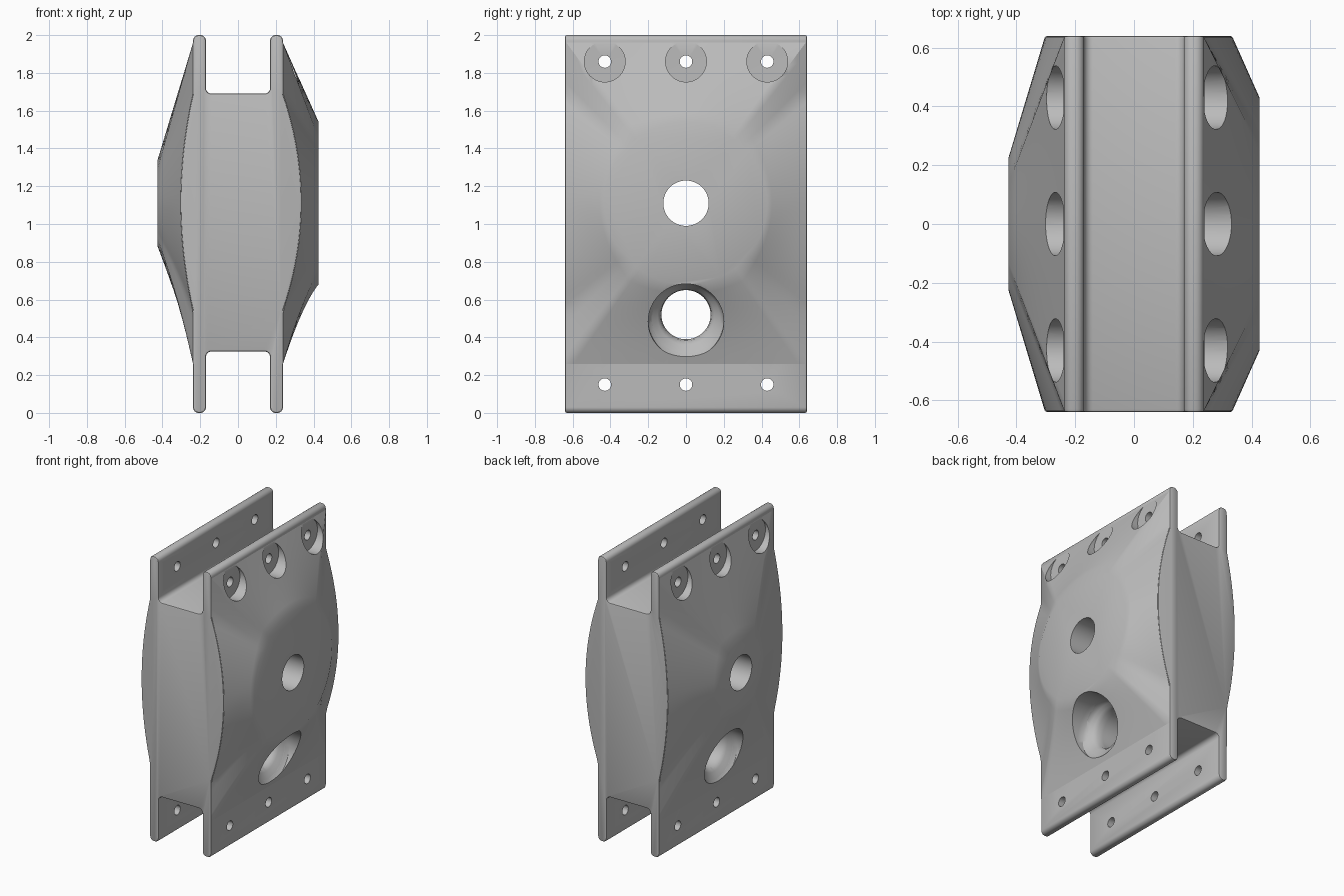
import bpy, bmesh, math

cube = bpy.data.objects.get("Cube")
if cube:
    bpy.data.objects.remove(cube, do_unlink=True)

HALF_Y, PLATE_OUT, PLATE_IN = 0.64, 0.238, 0.17
FLOOR_LOW, FLOOR_HIGH = 0.325, 1.69
ARC_LOW, ARC_HIGH = 0.54, 1.69
HUB_Z = 1.11
SWELL = {1: 0.098, -1: 0.066}      # bow of the end profile on each side
DISC = {1: 0.43, -1: 0.225}        # radius of the flat on each side

grey = bpy.data.materials.new("machined grey")
grey.diffuse_color = (0.5, 0.5, 0.5, 1)
grey.use_nodes = True
grey.node_tree.nodes["Principled BSDF"].inputs["Base Color"].default_value = (0.5, 0.5, 0.5, 1)


def make_object(name, bm):
    bmesh.ops.recalc_face_normals(bm, faces=bm.faces[:])
    mesh = bpy.data.meshes.new(name)
    bm.to_mesh(mesh)
    bm.free()
    mesh.materials.append(grey)
    obj = bpy.data.objects.new(name, mesh)
    bpy.context.collection.objects.link(obj)
    return obj


def activate(obj):
    bpy.ops.object.select_all(action='DESELECT')
    obj.select_set(True)
    bpy.context.view_layer.objects.active = obj


def loft(bm, rings):
    """Skin a list of equal-length point rings and cap both ends."""
    loops = [[bm.verts.new(p) for p in ring] for ring in rings]
    n = len(loops[0])
    for a, b in zip(loops, loops[1:]):
        for i in range(n):
            j = (i + 1) % n
            bm.faces.new((a[i], a[j], b[j], b[i]))
    bm.faces.new(loops[0])
    bm.faces.new(loops[-1])


def arc(cx, cz, r, start, end, steps=6):
    return [(cx + r * math.cos(math.radians(start + (end - start) * i / steps)),
             cz + r * math.sin(math.radians(start + (end - start) * i / steps)))
            for i in range(steps + 1)]


def side_x(z, side):
    u = (z - ARC_LOW) / (ARC_HIGH - ARC_LOW)
    return PLATE_OUT + SWELL[side] * max(0, 4 * u * (1 - u))


def half_profile(side):
    """Outline of one half of the H section, from lower floor to upper floor."""
    r = 0.03
    pts = arc(PLATE_IN - r, FLOOR_LOW - r, r, 90, 0)
    pts += arc(PLATE_IN + r, r, r, 180, 270)
    pts += arc(PLATE_OUT - r, r, r, 270, 360)
    for i in range(25):
        z = ARC_LOW + (ARC_HIGH - ARC_LOW) * i / 24
        pts.append((side_x(z, side), z))
    pts += arc(PLATE_OUT - r, 2 - r, r, 0, 90)
    pts += arc(PLATE_IN + r, 2 - r, r, 90, 180)
    pts += arc(PLATE_IN - r, FLOOR_HIGH + r, r, 0, -90)
    return [(side * x, z) for x, z in pts]


# H-shaped body with bowed sides, extruded front to back
profile = half_profile(1) + half_profile(-1)[::-1]
bm = bmesh.new()
loft(bm, [[(x, y, z) for x, z in profile] for y in (-HALF_Y, HALF_Y)])
body = make_object("h_body", bm)
bevel = body.modifiers.new("edge_round", 'BEVEL')
bevel.width, bevel.segments = 0.01, 2
bevel.limit_method, bevel.angle_limit = 'ANGLE', math.radians(60)
activate(body)
bpy.ops.object.modifier_apply(modifier=bevel.name)


# Bulged cheek: rectangular rim blended into a flat round face
def make_cheek(name, side):
    hy, low, high, n = HALF_Y - 0.006, 0.26, 1.96, 32
    rim = [(-hy + 2 * hy * i / n, low) for i in range(n)]
    rim += [(hy, low + (high - low) * i / n) for i in range(n)]
    rim += [(hy - 2 * hy * i / n, high) for i in range(n)]
    rim += [(-hy, high - (high - low) * i / n) for i in range(n)]
    rings = [[(side * 0.2, y, z) for y, z in rim]]
    steps = 8
    for k in range(steps + 1):
        t = k / steps
        ring = []
        for y, z in rim:
            dz = z - HUB_Z
            d = math.hypot(y, dz)
            scale = DISC[side] / d
            sag = 0.015 * math.sin(math.pi * t) * max(0, -dz / d)
            x0 = side_x(z, side)
            x = x0 + (0.427 - x0) * t - sag
            f = 1 + (scale - 1) * t
            ring.append((side * x, y * f, HUB_Z + dz * f))
        rings.append(ring)
    bm = bmesh.new()
    loft(bm, rings)
    return make_object(name, bm)


parts = [body, make_cheek("left_cheek", 1), make_cheek("right_cheek", -1)]


# Cutter: lathed holes along x, mirrored from (x, radius, centre height) steps
def lathe(bm, y, steps, n=40):
    full = [(-x, r, z) for x, r, z in steps[::-1]] + steps
    loft(bm, [[(x, y + r * math.cos(2 * math.pi * i / n), z + r * math.sin(2 * math.pi * i / n))
               for i in range(n)] for x, r, z in full])


bm = bmesh.new()
lathe(bm, 0, [(0.6, 0.12, HUB_Z)], 64)
lathe(bm, 0, [(0.15, 0.13, 0.52), (0.19, 0.135, 0.517), (0.215, 0.15, 0.51), (0.235, 0.18, 0.495),
              (0.26, 0.197, 0.485), (0.3, 0.2, 0.483), (0.6, 0.2, 0.483)], 64)
for y in (-0.43, 0, 0.43):
    lathe(bm, y, [(0.6, 0.033, 0.15)])
    lathe(bm, y, [(0.2395, 0.033, 1.86), (0.24, 0.108, 1.86), (0.6, 0.108, 1.86)])
cutter = make_object("hole_cutter", bm)
cutter.hide_render = True

for obj in parts:
    cut = obj.modifiers.new("holes", 'BOOLEAN')
    cut.operation, cut.solver, cut.object = 'DIFFERENCE', 'EXACT', cutter
    activate(obj)
    bpy.ops.object.modifier_apply(modifier=cut.name)
    bpy.ops.object.shade_smooth_by_angle(angle=math.radians(30))
bpy.data.objects.remove(cutter, do_unlink=True)
